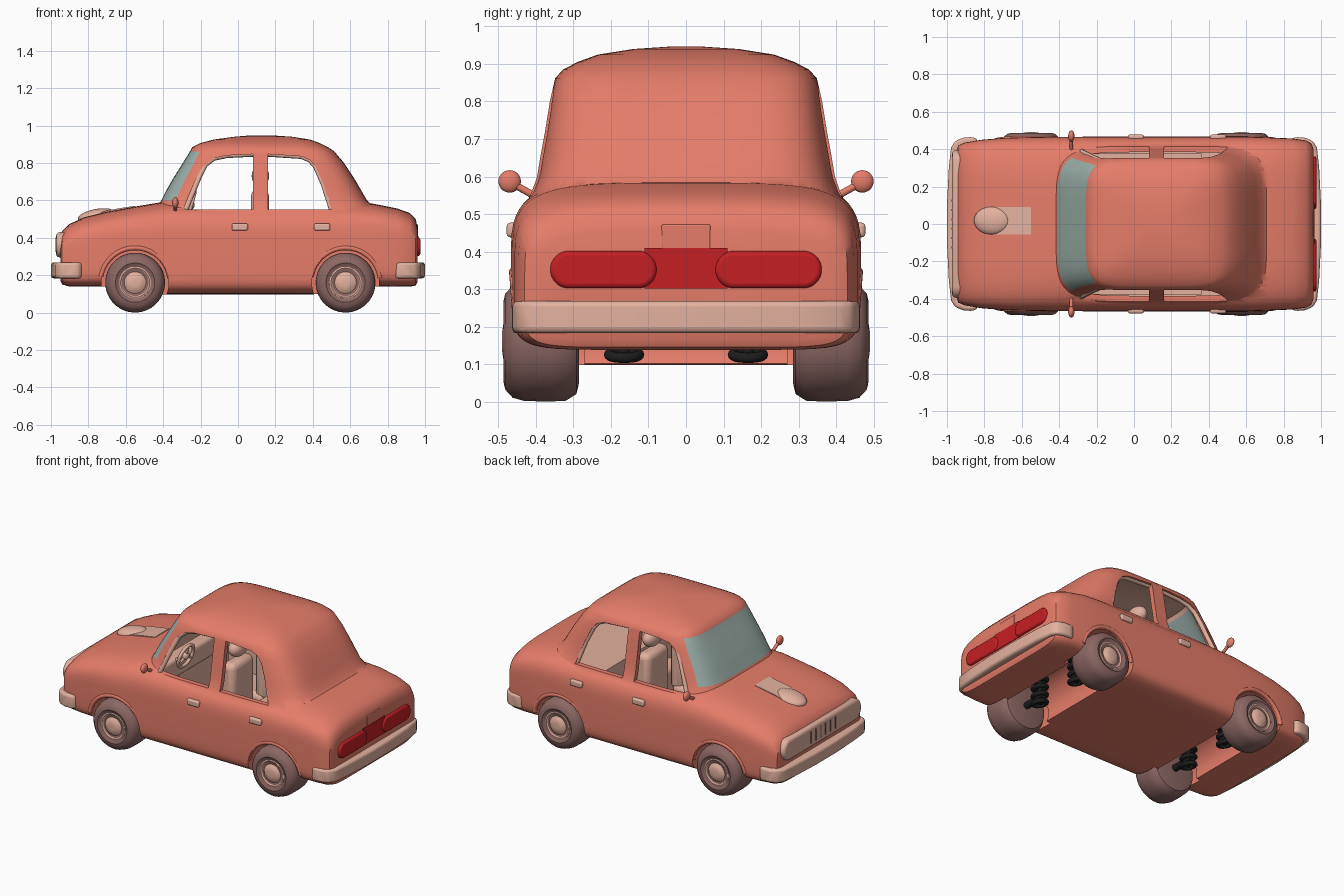
import bpy, bmesh, math
from mathutils import Matrix, Vector

if "Cube" in bpy.data.objects:
    bpy.data.objects.remove(bpy.data.objects["Cube"])


def material(name, rgb):
    m = bpy.data.materials.new(name)
    m.diffuse_color = (*rgb, 1)
    m.use_nodes = True
    m.node_tree.nodes["Principled BSDF"].inputs["Base Color"].default_value = m.diffuse_color
    return m


PAINT = material("coral paint", (0.79, 0.203, 0.142))
TRIM = material("beige trim", (0.77, 0.44, 0.345))
GLASS = material("grey green glass", (0.33, 0.43, 0.40))
TYRE = material("brown rubber", (0.26, 0.135, 0.125))
RED = material("red lamp", (0.56, 0.013, 0.017))
BLACK = material("black metal", (0.012, 0.012, 0.012))
SHELL = [PAINT, TRIM, GLASS]


def finish(name, bm, mats, angle=40, bevel=0):
    bmesh.ops.recalc_face_normals(bm, faces=bm.faces[:])
    me = bpy.data.meshes.new(name)
    bm.to_mesh(me)
    bm.free()
    for m in mats if isinstance(mats, list) else [mats]:
        me.materials.append(m)
    ob = bpy.data.objects.new(name, me)
    bpy.context.collection.objects.link(ob)
    if bevel:
        b = ob.modifiers.new("round", 'BEVEL')
        b.width, b.segments, b.limit_method = bevel, 3, 'ANGLE'
    smooth(ob, angle)
    return ob


def smooth(ob, angle=40):
    bpy.ops.object.select_all(action='DESELECT')
    ob.select_set(True)
    bpy.context.view_layer.objects.active = ob
    bpy.ops.object.shade_smooth_by_angle(angle=math.radians(angle))


def place(axis, p, u, v):
    return {'x': (p, u, v), 'y': (u, p, v), 'z': (u, v, p)}[axis]


def loft(name, axis, rings, mats, power=(2, 2), count=40, rule=None):
    """Skin superellipse rings (position, centre u, centre v, radius u, radius v)."""
    bm = bmesh.new()
    rows = []
    for p, cu, cv, ru, rv in rings:
        row = []
        for i in range(count):
            a = 2 * math.pi * (i + 0.5) / count
            c, s = math.cos(a), math.sin(a)
            e = 2 / power[0 if s > 0 else 1]
            c, s = math.copysign(abs(c) ** e, c), math.copysign(abs(s) ** e, s)
            row.append(bm.verts.new(place(axis, p, cu + ru * c, cv + rv * s)))
        rows.append(row)
    for a, b in zip(rows, rows[1:]):
        for i in range(count):
            j = (i + 1) % count
            bm.faces.new((a[i], a[j], b[j], b[i]))
    bm.faces.new(rows[0])
    bm.faces.new(rows[-1])
    bmesh.ops.recalc_face_normals(bm, faces=bm.faces[:])
    if rule:
        for f in bm.faces:
            f.material_index = rule(f)
    return finish(name, bm, mats)


def prism(name, axis, pts, lo, hi, mats, bevel=0, index=0):
    bm = bmesh.new()
    a = [bm.verts.new(place(axis, lo, *p)) for p in pts]
    b = [bm.verts.new(place(axis, hi, *p)) for p in pts]
    bm.faces.new(a)
    bm.faces.new(b)
    for i in range(len(pts)):
        j = (i + 1) % len(pts)
        bm.faces.new((a[i], a[j], b[j], b[i]))
    for f in bm.faces:
        f.material_index = index
    return finish(name, bm, mats, bevel=bevel)


def box(name, x, y, z, mats, bevel=0, index=0):
    pts = [(x[0], y[0]), (x[1], y[0]), (x[1], y[1]), (x[0], y[1])]
    return prism(name, 'z', pts, z[0], z[1], mats, bevel, index)


def ball(name, loc, radii, mat, tilt=0):
    bm = bmesh.new()
    mx = Matrix.Translation(loc) @ Matrix.Rotation(tilt, 4, 'Y') @ Matrix.Diagonal((*radii, 1))
    bmesh.ops.create_uvsphere(bm, u_segments=24, v_segments=14, radius=1, matrix=mx)
    return finish(name, bm, mat)


def tube(name, pts, r, mat):
    cu = bpy.data.curves.new(name, 'CURVE')
    cu.dimensions, cu.bevel_depth, cu.bevel_resolution, cu.use_fill_caps = '3D', r, 3, True
    sp = cu.splines.new('POLY')
    sp.points.add(len(pts) - 1)
    for q, p in zip(sp.points, pts):
        q.co = (*p, 1)
    cu.materials.append(mat)
    bpy.context.collection.objects.link(bpy.data.objects.new(name, cu))


def ring(name, loc, major, minor, mat, rot=(0, 0, 0)):
    bpy.ops.mesh.primitive_torus_add(location=loc, rotation=rot, major_radius=major,
                                     minor_radius=minor, major_segments=32, minor_segments=10)
    ob = bpy.context.object
    ob.name = name
    ob.data.materials.append(mat)
    smooth(ob)


def combine(ob, other, op):
    m = ob.modifiers.new("cut", 'BOOLEAN')
    m.operation, m.solver, m.object = op, 'EXACT', other
    bpy.context.view_layer.objects.active = ob
    bpy.ops.object.modifier_apply(modifier=m.name)
    bpy.data.objects.remove(other)


def capsule(cu, cv, hu, hv):
    pts = []
    for k in range(24):
        a = 2 * math.pi * (k + 0.5) / 24
        side = math.copysign(hu - hv, math.cos(a))
        pts.append((cu + side + hv * math.cos(a), cv + hv * math.sin(a)))
    return pts


# Lower body: x, bottom, top, half width
stations = [(-.95, .17, .40, .39), (-.94, .15, .435, .42), (-.905, .14, .472, .435),
            (-.82, .138, .51, .45), (-.70, .138, .54, .46), (-.55, .12, .567, .465),
            (-.40, .097, .592, .466), (-.2, .097, .595, .467), (.1, .097, .59, .467),
            (.4, .097, .59, .467), (.6, .12, .59, .467), (.72, .14, .583, .463),
            (.85, .138, .557, .457), (.92, .138, .532, .447), (.95, .145, .50, .43), (.96, .165, .455, .40)]
body = loft("car_body", 'x', [(x, 0, (b + t) / 2, w, (t - b) / 2) for x, b, t, w in stations],
            SHELL, power=(4.2, 8), count=64)


# Cabin: z, front x, back x, half width; the sloping front faces are glass
def is_glass(f):
    return f.normal.x < -.5 and .595 < f.calc_center_median().z < .862


levels = [(.50, -.47, .80, .44), (.56, -.435, .735, .411), (.60, -.41, .69, .397),
          (.66, -.38, .655, .387), (.72, -.345, .62, .376), (.80, -.295, .567, .363),
          (.862, -.257, .515, .349), (.885, -.245, .48, .328), (.905, -.205, .44, .29),
          (.925, -.13, .385, .235), (.94, -.02, .29, .14), (.946, .05, .2, .05)]
cabin = loft("cabin", 'z', [(z, (a + b) / 2, 0, (b - a) / 2, w) for z, a, b, w in levels],
             SHELL, power=(5.2, 5.2), count=64, rule=lambda f: 2 if is_glass(f) else 0)
combine(body, cabin, 'UNION')

# Hollow interior with beige lining
inner = [(z, (a + b) / 2, 0, (b - a) / 2 - .032, w - .032) for z, a, b, w in levels[:8]]
combine(body, loft("cavity", 'z', inner, SHELL, power=(5.2, 5.2), count=64,
                   rule=lambda f: 2 if is_glass(f) else 1), 'DIFFERENCE')
combine(body, box("floor_well", (-.33, .36), (-.375, .375), (.15, .53), SHELL, index=1), 'DIFFERENCE')

# Open side windows, with a beige frame along the front, top and rear edges
front_window = [(.08, .55), (-.28, .55), (-.21, .72), (-.175, .79), (-.13, .825), (-.06, .84), (.08, .847)]
rear_window = [(.16, .55), (.5, .55), (.455, .69), (.415, .78), (.385, .815), (.34, .835), (.16, .847)]
for pts in (front_window, rear_window):
    combine(body, prism("window_cut", 'y', pts, -.6, .6, SHELL), 'DIFFERENCE')
    for s in (-1, 1):
        tube("window_frame", [(x, s * (.387 - (z - .55) * .21), z) for x, z in pts[1:]], .014, TRIM)

# Wheel wells: wide at the sides, narrower channel across the middle, with lips
WHEELS = (-.55, .575)
for x in WHEELS:
    for lo, hi, r in ((-.6, -.27, .18), (.27, .6, .18), (-.3, .3, .152)):
        combine(body, loft("well_cut", 'y', [(lo, x, .16, r, r), (hi, x, .16, r, r)],
                           SHELL, count=48), 'DIFFERENCE')
    for s in (-1, 1):
        arc = [math.radians(a) for a in range(8, 173, 6)]
        tube("arch_lip", [(x + .186 * math.cos(a), s * (.445 + .014 * math.sin(a)), .16 + .186 * math.sin(a))
                          for a in arc], .013, PAINT)
smooth(body, 38)

# Wheels, hubs, suspension
for x in WHEELS:
    end = "front" if x < 0 else "rear"
    for s, side in ((-1, "right"), (1, "left")):
        tyre = [(.285, .11), (.292, .14), (.32, .158), (.36, .16), (.43, .159), (.462, .15),
                (.482, .128), (.487, .105), (.475, .085)]
        hub = [(.45, .086), (.478, .085), (.48, .078), (.472, .068), (.475, .058), (.487, .046), (.491, .02)]
        for part, prof, mat in (("tyre", tyre, TYRE), ("hub", hub, TRIM)):
            loft(f"{end}_{side}_{part}", 'y', [(s * y, x, .16, r, r) for y, r in prof], mat)
        for k in range(4):
            ring(f"{end}_{side}_spring_{k}", (x, s * .165, .125 + k * .05), .04, .014, BLACK, (0, .2, 0))
        tube(f"{end}_{side}_damper", [(x, s * .165, .12), (x, s * .165, .34)], .015, BLACK)
        tube(f"{end}_{side}_axle", [(x, s * .13, .16), (x, s * .3, .16)], .022, BLACK)

# Bumpers
for s, name in ((-1, "front_bumper"), (1, "rear_bumper")):
    half = [(.835, .45), (.86, .465), (.91, .462), (.955, .445), (.978, .41), (.99, .30), (1.0, .1)]
    pts = [(s * x, y) for x, y in half] + [(s * x, -y) for x, y in reversed(half)]
    prism(name, 'z', pts, .183, .268, TRIM, bevel=.015)

# Grille with slots
prism("grille", 'x', capsule(0, .362, .395, .068), -.972, -.90, TRIM, bevel=.018)
for k in range(6):
    y = -.125 + k * .05
    box(f"grille_slot_{k}", (-.975, -.96), (y - .005, y + .005), (.325, .4), TYRE)

# Tail lamps and number panel
for s in (-1, 1):
    prism("tail_lamp", 'x', capsule(s * .22, .352, .142, .05), .93, .975, RED, bevel=.012)
box("tail_lamp_band", (.93, .965), (-.11, .11), (.302, .41), RED)
box("number_panel", (.92, .962), (-.065, .065), (.40, .472), PAINT, bevel=.004)

# Hood scoop
ball("hood_scoop", (-.76, .018, .52), (.098, .075, .033), TRIM, tilt=-.2)
prism("hood_scoop_plate", 'y', [(-.80, .512), (-.70, .546), (-.62, .56), (-.55, .571), (-.55, .55), (-.8, .49)],
      -.055, .09, TRIM)

# Mirrors and door handles on both sides
for s in (-1, 1):
    ball("mirror", (-.335, s * .47, .587), (.017, .03, .03), PAINT)
    tube("mirror_arm", [(-.335, s * .38, .535), (-.335, s * .46, .58)], .01, PAINT)
    for x in (.01, .45):
        box("door_handle", (x - .043, x + .043), sorted((s * .45, s * .478)), (.438, .477), TRIM, bevel=.01)

# Seats
for s in (-1, 1):
    y = s * .17
    box("seat_cushion", (-.12, .14), (y - .12, y + .12), (.16, .34), TRIM, bevel=.03)
    box("seat_back", (.07, .165), (y - .11, y + .11), (.3, .66), TRIM, bevel=.035)
    ball("headrest", (.12, y, .73), (.047, .075, .055), TRIM)
box("rear_bench", (.24, .355), (-.34, .34), (.16, .36), TRIM, bevel=.03)

# Dashboard and steering wheel
box("dashboard", (-.40, -.31), (-.33, .33), (.42, .545), TRIM, bevel=.02)
tilt = (0, math.radians(-75), 0)
centre = Vector((-.25, -.17, .575))
ring("steering_wheel", centre, .072, .011, TRIM, tilt)
ball("steering_hub", centre, (.018, .025, .025), TRIM)
tube("steering_column", [centre, (-.33, -.17, .52)], .013, TRIM)
turn = Matrix.Rotation(tilt[1], 3, 'Y')
for k in range(3):
    a = 2 * math.pi * k / 3
    tube("steering_spoke", [centre, centre + turn @ Vector((.07 * math.cos(a), .07 * math.sin(a), 0))], .008, TRIM)
